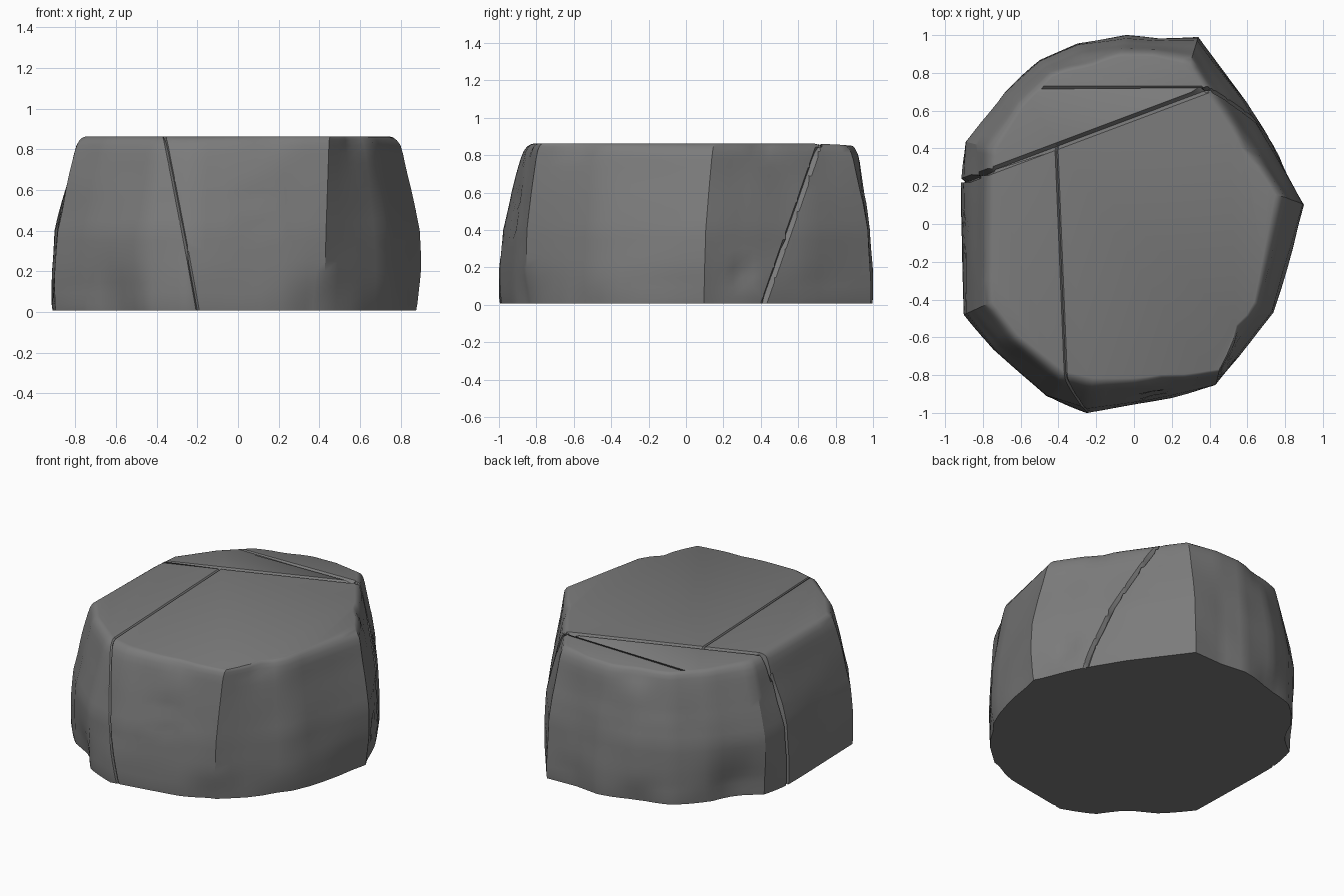
import bpy, bmesh, math
from mathutils import Vector, noise

cube = bpy.data.objects.get("Cube")
if cube:
    bpy.data.objects.remove(cube)

stone = bpy.data.materials.new("grey_stone")
stone.use_nodes = True
grey = (0.2, 0.2, 0.2, 1)
stone.diffuse_color = grey
bsdf = stone.node_tree.nodes["Principled BSDF"]
bsdf.inputs["Base Color"].default_value = grey
bsdf.inputs["Roughness"].default_value = 0.9

# Widest outline and the rim of the flat top, point for point
widest = [(.915, .1), (.77, .36), (.6, .64), (.34, .99), (.13, .98), (-.04, 1), (-.3, .96),
          (-.5, .87), (-.7, .71), (-.91, .44), (-.92, .22), (-.9, -.48), (-.75, -.67),
          (-.47, -.92), (-.25, -1), (.2, -.92), (.43, -.86), (.74, -.47)]
rim = [(.77, .15), (.6, .41), (.42, .67), (.3, .86), (.1, .9), (-.07, .9), (-.26, .86),
       (-.44, .79), (-.6, .63), (-.75, .4), (-.76, .22), (-.77, -.42), (-.63, -.6),
       (-.38, -.8), (-.22, -.84), (.15, -.83), (.45, -.78), (.65, -.42)]

# Side profile: height and how far the wall has moved from widest to rim
profile = [(.008, .03), (.04, .0), (.2, .02), (.4, .12), (.6, .43), (.78, .74),
           (.82, .83), (.845, .93), (.858, 1.05), (.862, 1.15)]
STEPS = 5


def resample(points):
    out = []
    for i, p in enumerate(points):
        a, b = Vector(p), Vector(points[(i + 1) % len(points)])
        out += [a.lerp(b, k / STEPS) for k in range(STEPS)]
    return out


def rings():
    for (z0, t0), (z1, t1) in zip(profile, profile[1:]):
        n = max(1, round((z1 - z0) / .05))
        for k in range(n):
            f = k / n
            yield z0 + (z1 - z0) * f, t0 + (t1 - t0) * f
    yield profile[-1]


# Loft the body
bm = bmesh.new()
outer, inner = resample(widest), resample(rim)
previous = None
for z, t in rings():
    ring = [bm.verts.new((*a.lerp(b, t), z)) for a, b in zip(outer, inner)]
    if previous is None:
        bm.faces.new(ring[::-1])
    else:
        for i in range(len(ring)):
            j = (i + 1) % len(ring)
            bm.faces.new((previous[i], previous[j], ring[j], ring[i]))
    previous = ring
bm.faces.new(previous)

# Chips and dents: centre, radius, depth
dents = [((-.6, -.8, 0), .17, .05), ((.42, -.86, 0), .13, .04), ((.9, .1, 0), .2, .035),
         ((.7, -.5, 0), .1, .02), ((-.8, .58, .05), .22, .07), ((-.3, .96, 0), .12, .03),
         ((.07, -.88, .56), .05, .02), ((.12, -.91, .42), .04, .02),
         ((.8, .3, .17), .05, .03), ((.56, -.56, .85), .06, .03),
         ((.15, -.83, .84), .08, .02), ((-.25, .87, .84), .08, .02),
         ((-.89, -.1, .4), .08, .015), ((.6, .4, .85), .06, .02)]
for v in bm.verts:
    axis = Vector((v.co.x, v.co.y, 0)).normalized()
    push = sum(d * math.exp(-((v.co - Vector(c)).length / r) ** 2) for c, r, d in dents)
    if .05 < v.co.z < .84:
        push += .008 * noise.noise(v.co * 4)
    v.co -= axis * push


# Cracks: split along a plane, then sink the middle line
def crack(origin, normal, where, width, depth):
    origin, normal = Vector(origin), Vector(normal).normalized()
    for shift in (-width, width, 0):
        faces = [f for f in bm.faces if any(where(v.co) for v in f.verts)]
        edges = {e for f in faces for e in f.edges}
        verts = {v for f in faces for v in f.verts}
        bmesh.ops.bisect_plane(bm, geom=[*verts, *edges, *faces], dist=1e-5,
                               plane_co=origin + normal * shift, plane_no=normal)
    bm.normal_update()
    middle = [(v, v.normal.copy()) for v in bm.verts
              if abs((v.co - origin).dot(normal)) < 1e-4 and where(v.co)]
    for v, n in middle:
        if v.co.z < .1:
            n.z = 0
        v.co -= n * depth


def behind(p):
    return p.y - (.22 + (p.x + .92) * .375)


crack((-.92, .22, 0), (-.375, 1, 0), lambda p: p.x < .4 and abs(behind(p)) < .9,
      .018, .03)
crack((0, .7, .82), (0, .8, -.28), lambda p: p.x > .34, .016, .025)
a, b, c = Vector((-.41, .4, .86)), Vector((-.36, -.82, .86)), Vector((-.2, -1, .02))
crack(a, (b - a).cross(c - a), lambda p: behind(p) < 0, .008, .012)

# The broken-off back block leans down slightly
for v in bm.verts:
    if v.co.z > .6 and behind(v.co) > .015:
        v.co.z -= .04 * behind(v.co)

mesh = bpy.data.meshes.new("boulder")
bm.to_mesh(mesh)
bm.free()
mesh.materials.append(stone)
boulder = bpy.data.objects.new("boulder", mesh)
bpy.context.collection.objects.link(boulder)
bpy.ops.object.select_all(action="DESELECT")
boulder.select_set(True)
bpy.context.view_layer.objects.active = boulder
bpy.ops.object.shade_smooth_by_angle(angle=math.radians(32))
